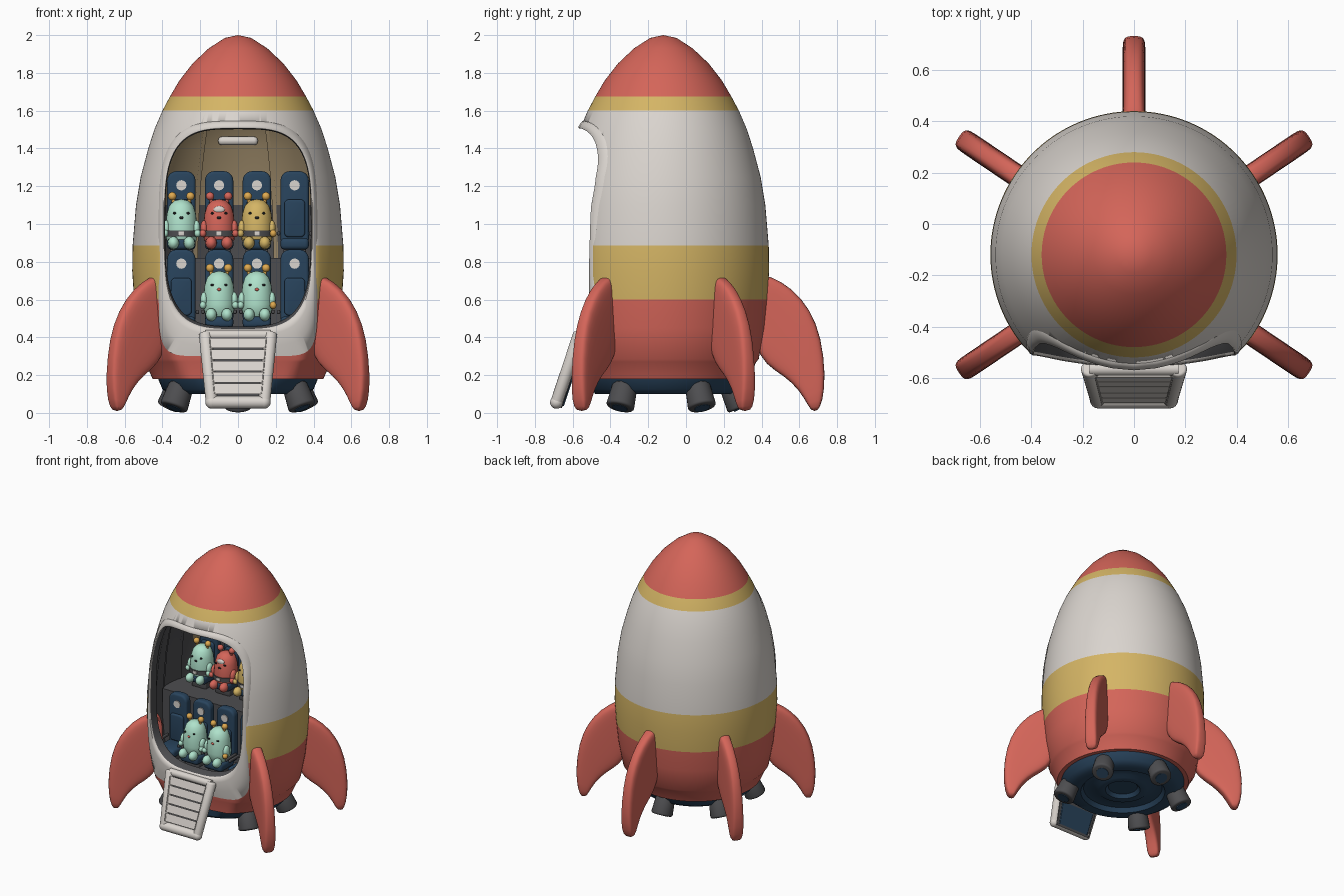
import bpy, bmesh
from math import sin, cos, pi, radians, sqrt
from mathutils import Vector, Matrix

cube = bpy.data.objects.get("Cube")
if cube:
    bpy.data.objects.remove(cube, do_unlink=True)

AXIS = Vector((0, -0.12, 0))


def material(name, *rgb):
    m = bpy.data.materials.new(name)
    m.use_nodes = True
    m.diffuse_color = (*rgb, 1)
    m.node_tree.nodes["Principled BSDF"].inputs["Base Color"].default_value = (*rgb, 1)
    return m


WHITE = material("warm white", 0.70, 0.66, 0.62)
RED = material("coral red", 0.66, 0.13, 0.10)
GOLD = material("mustard gold", 0.66, 0.46, 0.13)
NAVY = material("navy blue", 0.022, 0.058, 0.11)
GREY = material("dark grey", 0.075, 0.075, 0.08)
BROWN = material("cabin brown", 0.32, 0.24, 0.135)
MINT = material("mint green", 0.43, 0.76, 0.60)
AMBER = material("amber", 0.74, 0.40, 0.08)
BLACK = material("black", 0.015, 0.015, 0.017)


def finish(name, bm, mats, matrix=None, normals=True, angle=40):
    if normals:
        bmesh.ops.recalc_face_normals(bm, faces=bm.faces[:])
    me = bpy.data.meshes.new(name)
    bm.to_mesh(me)
    bm.free()
    for m in mats:
        me.materials.append(m)
    me.shade_smooth()
    me.set_sharp_from_angle(angle=radians(angle))
    ob = bpy.data.objects.new(name, me)
    bpy.context.collection.objects.link(ob)
    if matrix:
        ob.matrix_world = matrix
    return ob


def flat(y, z):
    """Flatten the front of the hull below the top of the door."""
    k = .35 + .65 * min(max((z - 1.1) / .4, 0), 1)
    return y if y > -.37 else -.37 + (y + .37) * k


def spin(bm, prof, n=64, start=0, span=2 * pi, shape=lambda y, z: y):
    """Revolve (radius, z) points about the z axis."""
    cols = []
    for i in range(n + 1):
        a = start + span * i / n
        cols.append([bm.verts.new((r * cos(a), shape(r * sin(a), z), z)) for r, z in prof])
    for a, b in zip(cols, cols[1:]):
        for j in range(len(prof) - 1):
            bm.faces.new((a[j], b[j], b[j + 1], a[j + 1]))
    bmesh.ops.remove_doubles(bm, verts=bm.verts[:], dist=1e-5)


def lathe(name, mat, prof, loc, n=24, **options):
    bm = bmesh.new()
    spin(bm, prof, n, **options)
    return finish(name, bm, [mat], Matrix.Translation(loc))


def ball(name, mat, loc, size):
    bm = bmesh.new()
    bmesh.ops.create_uvsphere(bm, u_segments=16, v_segments=10, radius=1)
    bmesh.ops.scale(bm, vec=size, verts=bm.verts[:])
    return finish(name, bm, [mat], Matrix.Translation(loc))


def box(name, mat, loc, size, bevel=0.01, shape=None, corner=0):
    bm = bmesh.new()
    bmesh.ops.create_cube(bm, size=1)
    for v in bm.verts:
        p = Vector(loc) + Vector(a * b for a, b in zip(v.co, size))
        v.co = shape(p) if shape else p
    if corner:
        deep = [e for e in bm.edges if abs(e.verts[0].co.y - e.verts[1].co.y) > 1e-4]
        bmesh.ops.bevel(bm, geom=deep, offset=corner, segments=5, profile=0.5, affect='EDGES')
        rims = [e for e in bm.edges if any(len(f.verts) > 4 for f in e.link_faces)]
    else:
        rims = bm.edges[:]
    bmesh.ops.bevel(bm, geom=rims, offset=bevel, segments=3, profile=0.5, affect='EDGES')
    return finish(name, bm, [mat])


def tube(name, mat, p0, p1, r0, r1, bevel=0.0):
    p0, p1 = Vector(p0), Vector(p1)
    d = p1 - p0
    bm = bmesh.new()
    bmesh.ops.create_cone(bm, cap_ends=True, segments=24, radius1=r0, radius2=r1, depth=d.length)
    if bevel:
        rims = [e for e in bm.edges if any(len(f.verts) > 4 for f in e.link_faces)]
        bmesh.ops.bevel(bm, geom=rims, offset=bevel, segments=3, profile=0.5, affect='EDGES')
    rot = d.to_track_quat('Z', 'Y').to_matrix().to_4x4()
    return finish(name, bm, [mat], Matrix.Translation((p0 + p1) / 2) @ rot)


def extrude(bm, pts, offset):
    face = bm.faces.new([bm.verts.new(p) for p in pts])
    ext = bmesh.ops.extrude_face_region(bm, geom=[face])
    bmesh.ops.translate(bm, vec=offset, verts=[v for v in ext["geom"] if isinstance(v, bmesh.types.BMVert)])
    bmesh.ops.remove_doubles(bm, verts=bm.verts[:], dist=1e-5)


# Hull: outer shell and cabin cavity, with a doorway cut through the front
HULL = [(.452, .18), (.492, .27), (.505, .285), (.535, .45), (.55, .6), (.56, .75), (.558, .885),
        (.54, 1.1), (.515, 1.25), (.475, 1.4), (.443, 1.5), (.40, 1.6), (.36, 1.675),
        (.31, 1.76), (.24, 1.85), (.155, 1.93), (.07, 1.985), (0, 2)]


def hull_radius(z):
    for (r0, z0), (r1, z1) in zip(HULL, HULL[1:]):
        if z <= z1:
            return r0 + (r1 - r0) * (z - z0) / (z1 - z0)
    return 0


def loop_point(t, w, up, down, p_up, p_down):
    """Point on a rounded doorway outline, as x and z."""
    c, s = cos(t), sin(t)
    h, p = (up, p_up) if s >= 0 else (down, p_down)
    f = lambda v: (1 if v > 0 else -1) * abs(v) ** (2 / p)
    return Vector((w * f(c), 0.975 + h * f(s)))


def door(t):
    return loop_point(t, 0.388, 0.53, 0.53, 3.5, 3.5)


def surround(t):
    return loop_point(t, 0.42, 0.57, 0.675, 3.5, 9)


WALL = [(hull_radius(z) - 0.05, z) for r, z in HULL if .4 < z < 1.55]
CAVITY = [(0, .4), (hull_radius(.4) - 0.05, .4)] + WALL + [(.35, 1.56), (0, 1.58)]
bm = bmesh.new()
spin(bm, [(0, .18)] + HULL, 128, shape=flat)
for f in bm.faces:
    z = f.calc_center_median().z
    f.material_index = 1 if z < .6 or z > 1.675 else 2 if z < .885 or z > 1.6 else 0
outer = set(bm.faces)
spin(bm, CAVITY[::-1], 128, shape=flat)
for f in bm.faces:
    if f not in outer:
        c = f.calc_center_median()
        f.material_index = 4 if c.y > 0.2 and c.z > 1 else 3
hull = finish("hull", bm, [WHITE, RED, GOLD, GREY, BROWN], Matrix.Translation(AXIS), normals=False)

N = 96
bm = bmesh.new()
outline = [door(2 * pi * i / N) for i in range(N)]
extrude(bm, [(p.x * 1.02, -1, .975 + (p.y - .975) * 1.02) for p in outline], (0, .72, 0))
cutter = finish("door_cutter", bm, [])
cutter.hide_render = True
cut = hull.modifiers.new("doorway", 'BOOLEAN')
cut.operation, cut.object, cut.solver = 'DIFFERENCE', cutter, 'EXACT'
bpy.context.view_layer.objects.active = hull
bpy.ops.object.modifier_apply(modifier=cut.name)
bpy.data.objects.remove(cutter, do_unlink=True)

# Door surround that follows the hull, with a dark inner jamb
bm = bmesh.new()
rings = []
for k, off in [(1, -.012), (1, .005), (.6, .011), (.2, .013), (.05, .008), (0, -.004), (-.08, -.07)]:
    row = []
    for i in range(N):
        t = 2 * pi * i / N
        p = door(t).lerp(surround(t), k)
        y = flat(-sqrt(max(hull_radius(p.y) ** 2 - p.x * p.x, 0)), p.y)
        row.append(bm.verts.new((p.x, AXIS.y + y - off, p.y)))
    rings.append(row)
for a, b in zip(rings, rings[1:]):
    for i in range(N):
        j = (i + 1) % N
        bm.faces.new((a[i], a[j], b[j], b[i])).material_index = int(b is rings[-1])
finish("door_surround", bm, [WHITE, GREY], normals=False, angle=60)


# Cabin decks, wall ribs and ceiling lamp
def deck(name, z0, z1, front, r):
    bm = bmesh.new()
    turns = [2 * pi * i / 64 for i in range(64)]
    extrude(bm, [(r * cos(a), max(AXIS.y + flat(r * sin(a), z0), front), z0) for a in turns], (0, 0, z1 - z0))
    finish(name, bm, [GREY])


deck("lower_deck", .39, .42, -1, .505)
deck("upper_deck", .41, .82, -.2, .505)
for deg in (-25, -5, 15, 65, 115, 165, 185, 205):
    bm = bmesh.new()
    spin(bm, [(r - .008, z) for r, z in reversed(WALL)], 2, radians(deg), radians(3))
    finish("wall_rib", bm, [BROWN if 40 < deg < 140 else GREY], Matrix.Translation(AXIS), normals=False)
box("cabin_lamp", WHITE, (0, .27, 1.44), (.21, .05, .045), .02)


# Seats
def seat(x, y, z):
    box("seat_back", NAVY, (x, y, z + .205), (.15, .06, .41), .015, corner=.05)
    box("seat_back_pad", NAVY, (x, y - .032, z + .16), (.11, .03, .2), .01, corner=.025)
    box("seat_cushion", NAVY, (x, y - .1, z + .025), (.15, .17, .06), .02)
    box("seat_base", GREY, (x, y - .08, z - .025), (.12, .13, .06), .008)
    for s in (-1, 1):
        box("seat_armrest", GREY, (x + s * .085, y - .08, z + .08), (.018, .13, .022), .007)
    tube("seat_badge", WHITE, (x, y - .028, z + .335), (x, y - .037, z + .335), .027, .027)


# Little passengers
PEAR = [(0, 0), (.058, .008), (.08, .04), (.085, .08), (.082, .13), (.077, .18), (.064, .222), (.038, .248), (0, .257)]


def passenger(x, y, z, mat, tips, hand, belted):
    lathe("passenger_body", mat, PEAR, (x, y, z))
    if belted:
        lathe("passenger_belt", GREY, [(.07, .058), (.09, .06), (.09, .09), (.07, .094)], (x, y, z))
        box("passenger_buckle", WHITE, (x, y - .09, z + .075), (.03, .01, .022), .003)
    ball("passenger_mouth", BLACK if belted else RED, (x, y - .077, z + .158), (.011, .008, .008))
    for s in (-1, 1):
        ball("passenger_foot", mat, (x + s * .042, y - .085, z + .025), (.03, .04, .034))
        ball("passenger_arm", mat, (x + s * .08, y - .025, z + .1), (.02, .032, .045))
        ball("passenger_hand", hand if s > 0 else mat, (x + s * .086, y - .05, z + .075), (.018, .02, .02))
        ball("passenger_eye", BLACK, (x + s * .036, y - .067, z + .182), (.009, .008, .006))
        tube("passenger_antenna", tips, (x + s * .037, y, z + .225), (x + s * .047, y, z + .27), .01, .01)
        ball("passenger_antenna_tip", tips, (x + s * .048, y, z + .272), (.022, .022, .022))
    if mat == RED:
        ball("passenger_face_patch", WHITE, (x, y - .064, z + .2), (.03, .012, .02))


for x in (-.3, -.1, .1, .3):
    seat(x, -.27, .455)
    seat(x, .1, .87)
passenger(-.3, 0, .875, MINT, AMBER, MINT, True)
passenger(-.1, 0, .875, RED, RED, RED, True)
passenger(.1, 0, .875, GOLD, AMBER, AMBER, True)
passenger(-.1, -.37, .495, MINT, AMBER, MINT, False)
passenger(.1, -.37, .495, MINT, AMBER, AMBER, False)


# Boarding ramp, shaped in its own slope: across, down, outward
def slope(p):
    along = Vector((0, -.135, -.4))
    out = Vector((0, -.947, .32))
    return Vector((p.x * (.205 - .045 * p.y), -.56, .428)) + along * p.y + out * p.z


def ramp_part(name, mat, u, v, w, size, bevel=.004):
    box(name, mat, (u, v, w), size, bevel, slope)


ramp_part("ramp_panel", GREY, 0, .5, -.005, (1.6, .9, .02))
ramp_part("ramp_underside", GREY, 0, .5, -.022, (1.75, .94, .022))
ramp_part("ramp_underside_pad", NAVY, 0, .76, -.034, (1.5, .36, .012), .003)
for i in range(5):
    ramp_part("ramp_step", WHITE, 0, .165 + i * .152, .008, (1.5, .1, .034), .008)
corner = lambda s, v: slope(Vector((s * .85, v, 0)))
for s in (-1, 1):
    tube("ramp_rail", WHITE, corner(s, .01), corner(s, .93), .034, .032, .012)
    ball("ramp_corner", WHITE, corner(s, .93), (.034, .034, .034))
tube("ramp_toe", WHITE, corner(-1, .93), corner(1, .93), .033, .033)
tube("ramp_head", WHITE, corner(-1, .04), corner(1, .04), .026, .026)

# Fins and feet, five around the hull
FIN = [(.50, .735, .46, .66), (.57, .725, .47, .5), (.68, .665, .48, .36), (.78, .55, .54, .25),
       (.838, .4, .64, .195), (.86, .2, .72, .12), (.845, .06, .765, .04), (.815, .005, .785, .012)]
soft = lambda v: (1 if v > 0 else -1) * sqrt(abs(v))
for fin_deg, foot_deg in ((90, 90), (34, 30), (146, 150), (-34, -34), (-146, -146)):
    place = lambda deg: Matrix.Translation(AXIS) @ Matrix.Rotation(radians(deg), 4, 'Z')
    reach = 1 if fin_deg == 90 else .965
    bm = bmesh.new()
    loops = []
    for k, (r0, z0, r1, z1) in enumerate(FIN):
        a, b = Vector((r0 * reach, 0, z0)), Vector((r1 * reach, 0, z1))
        half = .03 if k == len(FIN) - 1 else .045
        loops.append([bm.verts.new((a + b) / 2 + (a - b) / 2 * soft(cos(t)) + Vector((0, half * soft(sin(t)), 0)))
                      for t in [2 * pi * (i + .5) / 16 for i in range(16)]])
    for a, b in zip(loops, loops[1:]):
        for i in range(16):
            bm.faces.new((a[i], a[i - 1], b[i - 1], b[i]))
    bm.faces.new(loops[0])
    bm.faces.new(loops[-1])
    fin = finish("fin", bm, [RED], place(fin_deg), angle=80)
    fin.modifiers.new("soften", 'SUBSURF').levels = 1
    at = lambda r, z: place(foot_deg) @ Vector((r, 0, z))
    tube("foot_leg", GREY, at(.325, .22), at(.385, .1), .06, .062)
    tube("foot_boot", GREY, at(.362, .145), at(.412, .028), .066, .076, .014)
    tube("foot_nozzle", NAVY, at(.40, .05), at(.4135, .024), .042, .042)

# Engine base under the hull
lathe("engine_base", NAVY, [(0, .14), (.1, .14), (.12, .115), (.17, .115), (.19, .13), (.27, .13), (.29, .1),
                            (.36, .1), (.4, .125), (.425, .185), (0, .19)], AXIS, 64, shape=flat)
